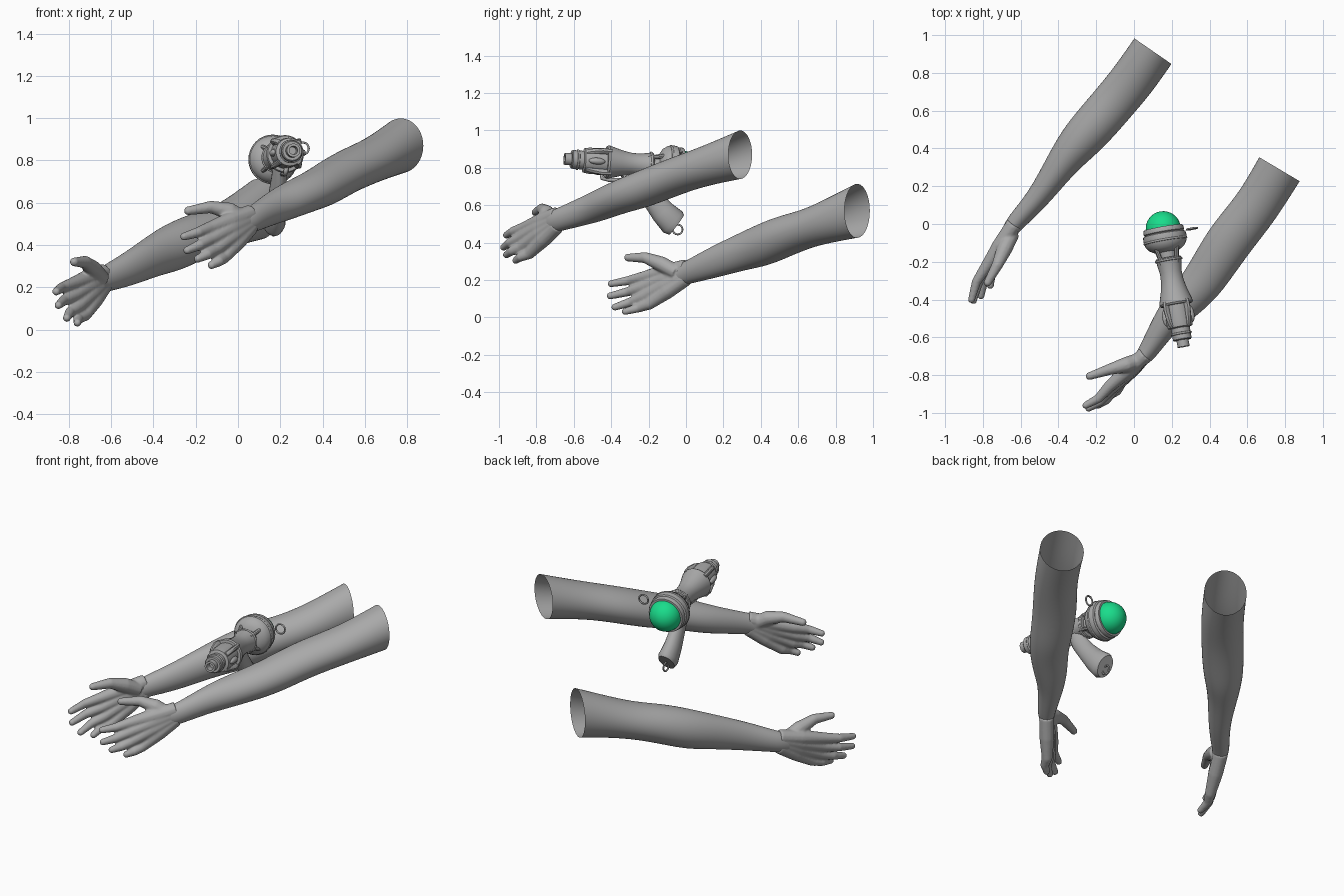
import bpy, bmesh, math
from mathutils import Vector, Matrix

if "Cube" in bpy.data.objects:
    bpy.data.objects.remove(bpy.data.objects["Cube"])


def material(name, rgb):
    m = bpy.data.materials.new(name)
    m.use_nodes = True
    m.diffuse_color = (*rgb, 1)
    m.node_tree.nodes["Principled BSDF"].inputs["Base Color"].default_value = (*rgb, 1)
    return m


GREY = material("plain grey", (0.4, 0.4, 0.4))
GREEN = material("bright green", (0.01, 0.72, 0.26))
UP = Vector((0, 0, 1))


def loft(bm, rings, n=12, caps=True):
    """Skin a row of ellipses, each given as (centre, half axis, half axis)."""
    rows = []
    for c, u, v in rings:
        angles = [2 * math.pi * i / n for i in range(n)]
        rows.append([bm.verts.new(c + u * math.cos(a) + v * math.sin(a)) for a in angles])
    for lo, hi in zip(rows, rows[1:]):
        for i in range(n):
            j = (i + 1) % n
            bm.faces.new((lo[i], lo[j], hi[j], hi[i]))
    if caps:
        bm.faces.new(rows[0][::-1])
        bm.faces.new(rows[-1])


def tube(bm, points, radii, n=12, flat=1.0):
    pts = [Vector(p) for p in points]
    rings = []
    for i, (p, r) in enumerate(zip(pts, radii)):
        t = (pts[min(i + 1, len(pts) - 1)] - pts[max(i - 1, 0)]).normalized()
        ref = UP if abs(t.z) < 0.9 else Vector((0, 1, 0))
        side = t.cross(ref).normalized()
        rings.append((p, side * r * flat, side.cross(t) * r))
    loft(bm, rings, n)


def finish(bm, name, mat=GREY, matrix=None, angle=None):
    bmesh.ops.recalc_face_normals(bm, faces=bm.faces)
    mesh = bpy.data.meshes.new(name)
    bm.to_mesh(mesh)
    bm.free()
    mesh.materials.append(mat)
    ob = bpy.data.objects.new(name, mesh)
    bpy.context.collection.objects.link(ob)
    if matrix:
        ob.matrix_world = matrix
    mesh.polygons.foreach_set("use_smooth", [True] * len(mesh.polygons))
    if angle:
        bpy.ops.object.select_all(action="DESELECT")
        ob.select_set(True)
        bpy.context.view_layer.objects.active = ob
        bpy.ops.object.shade_smooth_by_angle(angle=math.radians(angle))
    return ob


def arm(name, stations):
    """Open sleeve-like arm; each station is x, y, z, width, height."""
    bm = bmesh.new()
    pts = [Vector(s[:3]) for s in stations]
    rings = []
    for i, s in enumerate(stations):
        t = pts[min(i + 1, len(pts) - 1)] - pts[max(i - 1, 0)]
        side = t.cross(UP).normalized()
        rings.append((pts[i], side * s[3] * 0.52, UP * s[4] * 0.52))
    loft(bm, rings, 12, caps=False)
    ob = finish(bm, name)
    ob.modifiers.new("smooth", "SUBSURF").levels = 2
    ob.modifiers["smooth"].render_levels = 2


def hand(name, wrist, knuckles, tips, thumb, bend):
    """Fingers run from the wrist through the knuckles, then are fused."""
    bm = bmesh.new()
    wrist, bend = Vector(wrist), Vector(bend)
    for i, (k, t) in enumerate(zip(knuckles, tips)):
        k, t = Vector(k), Vector(t)
        root = wrist + UP * (0.03 - 0.02 * i)
        path = [root, root.lerp(k, 0.5), k, k.lerp(t, 0.5) - bend, t]
        tube(bm, path, [0.042, 0.042, 0.031, 0.025, 0.019])
        bmesh.ops.create_icosphere(bm, subdivisions=2, radius=0.02,
                                   matrix=Matrix.Translation(t))
    tube(bm, thumb, [0.04, 0.042, 0.03, 0.021])
    bmesh.ops.create_icosphere(bm, subdivisions=2, radius=0.022,
                               matrix=Matrix.Translation(thumb[-1]))
    ob = finish(bm, name)
    fuse = ob.modifiers.new("fuse", "REMESH")
    fuse.mode, fuse.voxel_size, fuse.use_smooth_shade = "VOXEL", 0.006, True
    soft = ob.modifiers.new("soften", "SMOOTH")
    soft.factor, soft.iterations = 0.5, 6


# Arms, shoulder to wrist
arm("right_arm", [
    (.10, .915, .57, .24, .29), (.0, .77, .52, .24, .24), (-.10, .65, .475, .235, .21),
    (-.204, .53, .435, .235, .23), (-.294, .43, .395, .22, .24), (-.384, .32, .36, .17, .21),
    (-.51, .13, .29, .12, .17), (-.632, .005, .24, .1, .125), (-.66, -.04, .225, .08, .12)])
arm("left_arm", [
    (.77, .29, .87, .25, .26), (.648, .085, .805, .24, .21), (.516, -.07, .75, .25, .21),
    (.42, -.22, .69, .235, .21), (.347, -.33, .655, .22, .19), (.24, -.44, .61, .19, .18),
    (.16, -.53, .575, .14, .16), (.066, -.69, .52, .1, .125), (.03, -.72, .51, .08, .12)])

# Hands
hand("right_hand", (-.635, .0, .24),
     [(-.785, -.23, .215), (-.775, -.235, .16), (-.755, -.23, .11), (-.725, -.2, .07)],
     [(-.86, -.40, .18), (-.85, -.405, .115), (-.81, -.38, .055), (-.76, -.325, .032)],
     [(-.645, -.05, .24), (-.685, -.13, .285), (-.725, -.22, .32), (-.775, -.31, .32)],
     (.012, -.008, 0))
hand("left_hand", (.06, -.69, .52),
     [(-.135, -.865, .48), (-.135, -.885, .425), (-.115, -.88, .375), (-.07, -.84, .34)],
     [(-.255, -.96, .44), (-.24, -.975, .375), (-.19, -.96, .335), (-.125, -.91, .305)],
     [(.03, -.72, .52), (-.04, -.745, .56), (-.13, -.77, .58), (-.235, -.805, .562)],
     (-.006, .012, 0))

# Blaster frame: local z runs from the dome to the muzzle, local y is up
DOME, MUZZLE = Vector((.155, -.025, .80)), Vector((.262, -.645, .848))
GUN = Matrix.Translation(DOME) @ (MUZZLE - DOME).to_track_quat("Z", "Y").to_matrix().to_4x4()


def lathe(name, profile, mat=GREY, n=32):
    bm = bmesh.new()
    loft(bm, [(Vector((0, 0, s)), Vector((r, 0, 0)), Vector((0, r, 0))) for r, s in profile], n)
    return finish(bm, name, mat, GUN, 35)


def ring(name, centre, major, minor, matrix=GUN, turn=None):
    bm = bmesh.new()
    count, hoop = 32, []
    for i in range(count + 1):
        a = 2 * math.pi * i / count
        out = Vector((math.cos(a), math.sin(a), 0))
        hoop.append((out * major, out * minor, Vector((0, 0, minor))))
    loft(bm, hoop, 8, caps=False)
    bmesh.ops.remove_doubles(bm, verts=bm.verts, dist=0.0001)
    local = Matrix.Translation(centre) @ (turn or Matrix())
    return finish(bm, name, GREY, matrix @ local)


steps = [math.radians(a) for a in range(2, 93, 10)]
lathe("energy_dome", [(.093 * math.sin(a), -.093 * math.cos(a)) for a in steps] + [(.09, .03)], GREEN)
lathe("dome_collar", [(.09, -.005), (.104, -.005), (.108, .005), (.108, .02), (.103, .025),
                      (.113, .03), (.116, .05), (.111, .08), (.095, .105), (.07, .12),
                      (.05, .125), (.045, .18)])
lathe("blaster_body", [(.04, .155), (.066, .157), (.07, .163), (.066, .18), (.058, .235),
                       (.06, .28), (.07, .33), (.086, .385), (.09, .4), (.085, .41), (.06, .412)])
lathe("barrel", [(.06, .4), (.07, .41), (.07, .5), (.066, .53), (.05, .535), (.05, .595),
                 (.045, .6), (.032, .6), (.032, .636), (.02, .636), (.018, .6)])
for label, r, s in (("collar_band", .112, .065), ("muzzle_band", .05, .565), ("rear_band", .068, .17)):
    ring(label, (0, 0, s), r, .006)
ring("side_loop", (.15, .055, .03), .028, .005)

# Struts at the neck and fins round the barrel
for i in range(4):
    a = math.radians(45 + 90 * i)
    out = Vector((math.cos(a), math.sin(a), 0))
    bm = bmesh.new()
    tube(bm, [out * .085 + UP * .09, out * .07 + UP * .13, out * .055 + UP * .19], [.011] * 3, 8)
    finish(bm, "neck_strut", GREY, GUN, 35)
    bm = bmesh.new()
    across = Vector((-out.y, out.x, 0)) * .014
    loft(bm, [(out * r + UP * s, across, out * d) for r, s, d in
              ((.075, .39, .02), (.078, .44, .02), (.07, .5, .014), (.064, .525, .008))], 8)
    finish(bm, "barrel_fin", GREY, GUN, 35)

# Side buttons
for side in (-1, 1):
    bm = bmesh.new()
    bmesh.ops.create_uvsphere(bm, u_segments=16, v_segments=10, radius=1,
                              matrix=Matrix.LocRotScale((side * .068, 0, .47), None, (.018, .018, .045)))
    finish(bm, "side_button", GREY, GUN)

# Curved grip with flared butt, trigger and guard
bm = bmesh.new()
tube(bm, [(.2, -.27, .80), (.195, -.24, .72), (.185, -.185, .64), (.176, -.125, .565),
          (.17, -.07, .51), (.168, -.05, .495)],
     [.05, .05, .055, .066, .076, .066], 20, 0.72)
finish(bm, "grip", GREY, None, 40)
ring("butt_loop", (.168, -.045, .47), .026, .005, Matrix(), Matrix.Rotation(math.pi / 2, 4, "Y"))
bm = bmesh.new()
tube(bm, [(.228, -.45, .77), (.227, -.45, .745), (.222, -.41, .735), (.215, -.34, .735),
          (.207, -.27, .735)], [.011] * 5, 8)
finish(bm, "trigger_guard")
bm = bmesh.new()
tube(bm, [(.213, -.33, .79), (.214, -.345, .765), (.213, -.335, .745)], [.012, .01, .006], 8)
finish(bm, "trigger")
